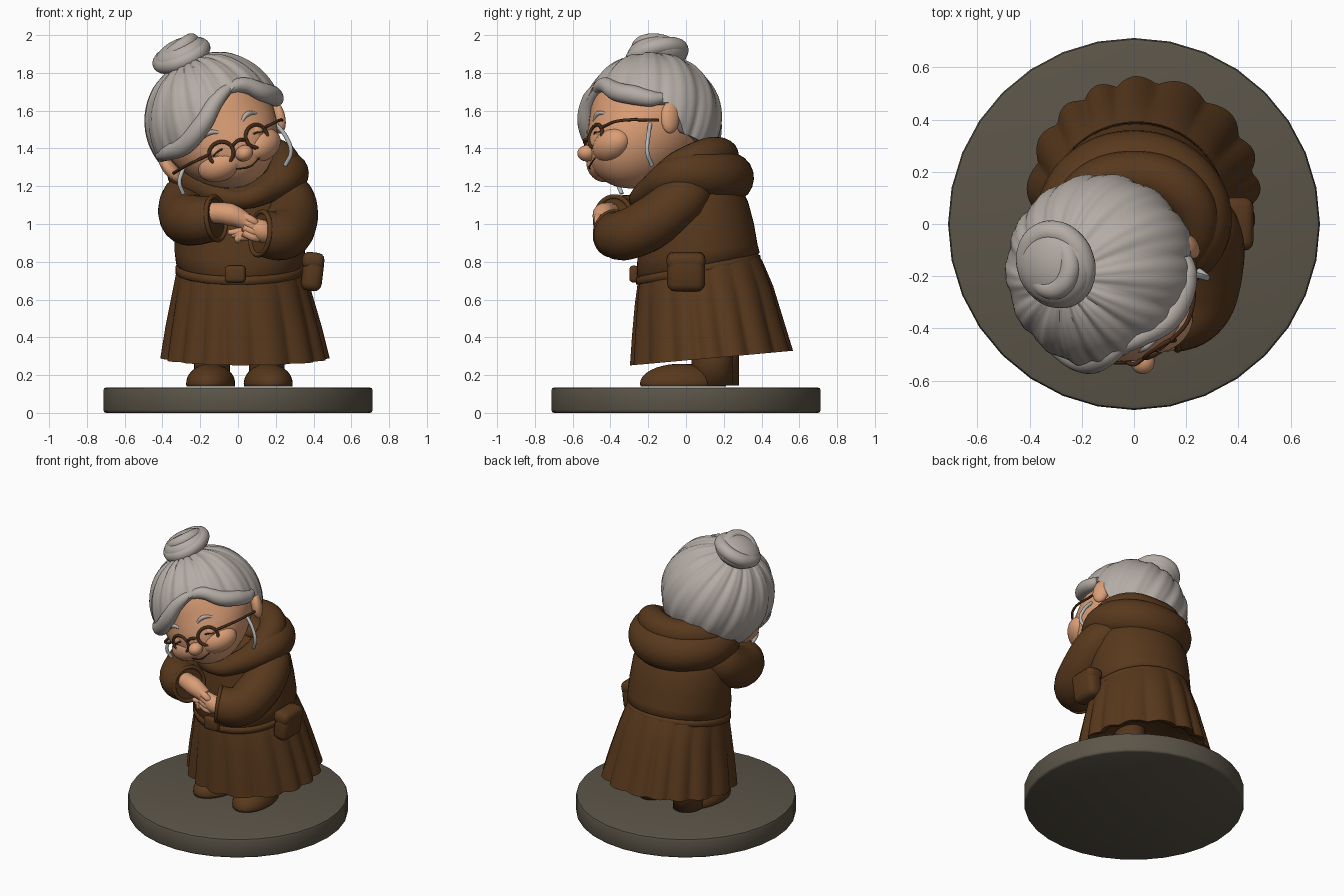
import bpy, bmesh
from math import sin, cos, pi, radians, asin, sqrt
from mathutils import Matrix, Vector, Euler

if "Cube" in bpy.data.objects:
    bpy.data.objects.remove(bpy.data.objects["Cube"])

I = Matrix.Identity(4)


def material(name, rgb):
    m = bpy.data.materials.new(name)
    m.diffuse_color = (*rgb, 1)
    m.use_nodes = True
    m.node_tree.nodes["Principled BSDF"].inputs["Base Color"].default_value = m.diffuse_color
    return m


ROBE = material("brown cloth", (0.098, 0.040, 0.012))
SKIN = material("warm skin", (0.70, 0.34, 0.18))
HAIR = material("grey hair", (0.46, 0.415, 0.38))
STONE = material("stone base", (0.105, 0.09, 0.065))
FRAME = material("dark frame", (0.065, 0.025, 0.01))
CHAIN = material("pale chain", (0.47, 0.49, 0.49))


def add(name, mesh, mat, M=I):
    o = bpy.data.objects.new(name, mesh)
    bpy.context.collection.objects.link(o)
    o.matrix_world = M
    o.data.materials.clear()
    o.data.materials.append(mat)
    for p in o.data.polygons:
        p.use_smooth = True
    return o


def ball(name, loc, size, mat, M=I, rot=(0, 0, 0), shape=None):
    bm = bmesh.new()
    bmesh.ops.create_uvsphere(bm, u_segments=32, v_segments=20, radius=1)
    bmesh.ops.transform(bm, matrix=Matrix.LocRotScale(Vector(loc), Euler(rot), Vector(size)), verts=bm.verts)
    if shape:
        for v in bm.verts:
            v.co = shape(v.co)
    me = bpy.data.meshes.new(name)
    bm.to_mesh(me)
    return add(name, me, mat, M)


def box(name, loc, size, mat, rot=(0, 0, 0), bevel=0.02):
    bm = bmesh.new()
    bmesh.ops.create_cube(bm, size=1)
    bmesh.ops.scale(bm, vec=size, verts=bm.verts)
    bmesh.ops.bevel(bm, geom=bm.edges[:], offset=bevel, segments=3, affect='EDGES', profile=0.5)
    me = bpy.data.meshes.new(name)
    bm.to_mesh(me)
    return add(name, me, mat, Matrix.LocRotScale(Vector(loc), Euler(rot), None))


def tube(name, pts, radii, mat, M=I, closed=False, res=5):
    """Smooth tapered sweep through the points."""
    cu = bpy.data.curves.new(name, 'CURVE')
    cu.dimensions = '3D'
    cu.bevel_depth = 1
    cu.bevel_resolution = res
    cu.resolution_u = 8
    cu.use_fill_caps = True
    sp = cu.splines.new('BEZIER')
    sp.bezier_points.add(len(pts) - 1)
    sp.use_cyclic_u = closed
    if not isinstance(radii, (list, tuple)):
        radii = [radii] * len(pts)
    for b, p, r in zip(sp.bezier_points, pts, radii):
        b.co, b.radius = p, r
        b.handle_left_type = b.handle_right_type = 'AUTO'
    tmp = bpy.data.objects.new(name + " path", cu)
    bpy.context.collection.objects.link(tmp)
    bpy.context.view_layer.update()
    me = bpy.data.meshes.new_from_object(tmp)
    bpy.data.objects.remove(tmp)
    return add(name, me, mat, M)


def loft(name, rings, mat, M=I):
    bm = bmesh.new()
    vs = [[bm.verts.new(p) for p in r] for r in rings]
    n = len(rings[0])
    for a, b in zip(vs, vs[1:]):
        for i in range(n):
            bm.faces.new((a[i], a[(i + 1) % n], b[(i + 1) % n], b[i]))
    bm.faces.new(vs[0])
    bm.faces.new(vs[-1])
    bmesh.ops.recalc_face_normals(bm, faces=bm.faces)
    me = bpy.data.meshes.new(name)
    bm.to_mesh(me)
    return add(name, me, mat, M)


def sharp(o, deg=35):
    bpy.context.view_layer.objects.active = o
    for x in bpy.context.selected_objects:
        x.select_set(False)
    o.select_set(True)
    bpy.ops.object.shade_smooth_by_angle(angle=radians(deg))


def ring(z, cx, cy, rx, ry, pleat=0, tilt=0, n=176):
    out = []
    for i in range(n):
        a = 2 * pi * i / n
        k = 1 + pleat * (2 * abs(cos(8 * a + 0.6 * sin(3 * a))) - 1.15)
        y = ry * k * sin(a)
        out.append((cx + rx * k * cos(a), cy + y, z + tilt * y))
    return out


# Round base
sharp(loft("base", [ring(z, 0, 0, r, r, n=32) for z, r in
                    ((0, .70), (.004, .709), (.015, .713), (.118, .713), (.131, .708), (.135, .695))], STONE), 50)

# Shoes and legs
for side, x, y in (("right", .16, -.03), ("left", -.145, .0)):
    flat = lambda c: Vector((c.x, c.y, max(c.z, .14)))
    ball(side + "_shoe", (x, y, .155), (.128, .215, .105), ROBE, rot=(0, 0, .12 if x > 0 else -.12), shape=flat)
    loft(side + "_leg", [ring(z, x * .95, y + .17, .095, .11, n=24) for z in (.145, .28, .5)], ROBE)

# Pleated skirt
sharp(loft("skirt", [ring(*r) for r in (
    (.42, .03, .13, .3, .28, 0, .09), (.30, .035, .135, .40, .38, .04, .09),
    (.29, .037, .135, .435, .42, .036, .09), (.45, .03, .115, .405, .392, .030, .11),
    (.62, .022, .095, .368, .362, .018, .14), (.74, .015, .075, .34, .33, .008, .18),
    (.82, .01, .06, .31, .30, 0, .2))], ROBE), 60)

# Torso with loose overhang above the belt
loft("torso", [ring(*r, n=48) for r in (
    (.76, .01, .06, .31, .30, 0, .2), (.79, .01, .065, .338, .325, 0, .18),
    (.85, .01, .06, .345, .318, 0, .14), (.97, .005, .055, .34, .305, 0, .1),
    (1.10, 0, .05, .33, .28, 0, .05), (1.20, 0, .04, .29, .25), (1.28, 0, .02, .22, .2),
    (1.34, -.03, -.03, .14, .14))], ROBE)
loft("belt", [ring(z, .01, .065, r, r - .012, 0, .18, n=48) for z, r in
              ((.73, .32), (.74, .341), (.775, .341), (.785, .32))], ROBE)
box("buckle", (-.015, -.275, .735), (.11, .05, .09), ROBE)
box("belt_pouch", (.395, 0, .74), (.11, .20, .19), ROBE, rot=(0, .12, 0), bevel=.04)
box("pouch_flap", (.398, 0, .805), (.118, .205, .09), ROBE, rot=(0, .12, 0), bevel=.035)

# Hood folded around the neck
for name, data in (
    ("hood_lower_fold", ((0, .225, 1.245, .135), (.2, .14, 1.26, .13), (.26, -.03, 1.26, .11), (.15, -.19, 1.18, .07),
                         (0, -.25, 1.13, .05))),
    ("hood_upper_fold", ((0, .185, 1.36, .095), (.19, .11, 1.36, .095), (.24, -.04, 1.30, .085), (.16, -.17, 1.21, .06),
                         (0, -.23, 1.15, .045)))):
    full = list(data) + [(-x, y, z, r) for x, y, z, r in data[-2:0:-1]]
    tube(name, [p[:3] for p in full], [p[3] for p in full], ROBE, closed=True, res=8)
ball("hood_fill", (0, .08, 1.33), (.25, .19, .09), ROBE)

# Sleeves, cuffs and folded hands
for side, s, dz in (("left", -1, .03), ("right", 1, -.05)):
    tube(side + "_sleeve", [(s * .2, .07, 1.2), (s * .27, -.02, 1.13), (s * .275, -.2, 1.02 + dz / 2),
                            (s * .225, -.33, .99 + dz), (s * .115, -.385, 1.0 + dz)],
         [.1, .135, .14, .133, .118], ROBE, res=8)
    d = Vector((-.85 * s, -.45, .1)).normalized()
    u = d.cross(Vector((0, 0, 1))).normalized()
    v = d.cross(u)
    c = Vector((s * .118, -.385, 1.0 + dz))
    tube(side + "_cuff", [c + u * .108 * cos(a) + v * .115 * sin(a) for a in [i * pi / 6 for i in range(12)]],
         .013, ROBE, closed=True)
tube("left_forearm", [(-.14, -.40, 1.06), (-.04, -.435, 1.05), (.05, -.44, 1.01)], [.055, .06, .045], SKIN)
tube("right_forearm", [(.2, -.4, .94), (.12, -.43, .965), (.03, -.43, 1.0)], [.055, .06, .045], SKIN)
for i in range(4):
    tube("left_finger_%d" % i, [(.03, -.46, 1.04 - i * .028), (.08, -.465, 1.015 - i * .028),
                                (.11, -.45, .985 - i * .022)], [.024, .022, .015], SKIN)
    tube("right_finger_%d" % i, [(.05, -.43, .98 - i * .015), (0, -.44, .96 - i * .013),
                                 (-.05 + i * .02, -.43, .955 - i * .015)], [.022, .02, .014], SKIN)

# Head frame: tilted sideways, turned and nodding
H = (Matrix.Translation((-.125, -.18, 1.545)) @ Matrix.Rotation(radians(-25), 4, 'Y')
     @ Matrix.Rotation(radians(5), 4, 'X') @ Matrix.Rotation(radians(11), 4, 'Z'))


def jaw(c):
    return Vector((c.x * (1 + .25 * min(0, c.z)), c.y + .36 * min(0, c.z), c.z))


ball("head", (0, 0, -.015), (.318, .335, .355), SKIN, H, shape=jaw)
tube("neck", [(0, .02, 1.2), (-.06, -.08, 1.4)], .13, SKIN)
ball("nose", (0, -.37, -.19), (.048, .05, .042), SKIN, H)
tube("mouth", [(-.07, -.345, -.25), (0, -.362, -.268), (.07, -.345, -.25)], [.003, .005, .003], FRAME, H)

# Glasses, eyes, brows, ears, mirrored
for side, s in (("left", -1), ("right", 1)):
    ball(side + "_ear", (s * .32, .025, -.13), (.036, .055, .088), SKIN, H, rot=(0, s * .25, s * .4))
    ball(side + "_cheek", (s * .12, -.26, -.20), (.125, .085, .085), SKIN, H, rot=(0, 0, s * .45))
    ball(side + "_eyelid", (s * .105, -.305, -.12), (.055, .035, .04), SKIN, H)
    tube(side + "_eye_line", [(s * .06, -.332, -.13), (s * .105, -.343, -.122), (s * .15, -.325, -.135)],
         [.003, .005, .003], FRAME, H)
    tube(side + "_eyebrow", [(s * .06, -.332, -.04), (s * .115, -.318, -.015), (s * .175, -.283, -.04)],
         [.008, .014, .006], HAIR, H)
    tube(side + "_lens_rim", [(s * .105 + .062 * cos(a), -.36 + .045 * abs(cos(a) * s + 1) * .5, -.14 + .06 * sin(a))
                              for a in [i * pi / 6 for i in range(12)]], .010, FRAME, H, closed=True)
    tube(side + "_temple", [(s * .165, -.32, -.12), (s * .26, -.25, -.125), (s * .325, -.04, -.15)], .008, FRAME, H)
tube("glasses_bridge", [(-.042, -.355, -.13), (0, -.375, -.115), (.042, -.355, -.13)], .009, FRAME, H)
tube("right_chain", [(.20, -.19, 1.53), (.255, -.2, 1.46), (.28, -.205, 1.38), (.25, -.18, 1.31)], .011, CHAIN)
tube("left_chain", [(-.26, -.3, 1.37), (-.295, -.35, 1.28), (-.31, -.36, 1.22), (-.29, -.34, 1.16)], .011, CHAIN)

# Hair cap: follows a hairline height given by direction
LINE = [(-180, -.25), (-125, -.23), (-95, -.07), (-50, -.06), (-25, .01), (0, .10), (20, .14), (50, .02),
        (75, -.06), (90, -.06), (112, -.21), (180, -.25)]


def hairline(deg):
    for (a, p), (b, q) in zip(LINE, LINE[1:]):
        if a <= deg <= b:
            t = (1 - cos(pi * (deg - a) / (b - a))) / 2
            return p + (q - p) * t


def scalp(deg, z, k=1):
    c = sqrt(max(0, 1 - (z / .36) ** 2))
    a = radians(deg)
    return Vector((.36 * c * sin(a) * k, -.365 * c * cos(a) * k, z * k))


rings, N, ROWS = [], 180, 22
for j in range(ROWS + 2):
    row = []
    for i in range(N):
        deg = -180 + 360 * i / N
        low = asin(hairline(deg) / .36)
        t = min(j / (ROWS - 1), 1)
        el = radians(88) + (low - radians(88)) * t
        a = radians(deg)
        lock = abs(sin(7 * a + 2 * t + .9 * sin(2 * a))) + .35 * abs(sin(17 * a + 2.5 * t))
        k = .985 + .034 * lock * min(1, 3 * t)
        k *= (1, .95, .8)[max(0, j - ROWS + 1)]
        row.append(scalp(deg, .36 * sin(el), k))
    rings.append(row)
sharp(loft("hair_cap", rings, HAIR, H), 50)

# Swept fringe rolls either side of the parting
for name, dirs in (("left_fringe", (24, 0, -22, -45, -68, -90)), ("right_fringe", (12, 30, 48, 64, 78, 88))):
    n = len(dirs)
    tube(name, [scalp(d, hairline(d) + .03, .96) for d in dirs],
         [.052 * (.3 + .7 * sin(pi * (i + .4) / n)) for i in range(n)], HAIR, H, res=8)

# Bun with wrapped strands
ball("bun", (.0, .06, .385), (.152, .16, .088), HAIR, H)
for i in range(2):
    tube("bun_strand_%d" % i, [((.115 - .035 * i) * cos(a), .06 + (.126 - .035 * i) * sin(a),
                                .385 + .03 * i + .022 * sin(a + 2.5 * i)) for a in [k * pi / 5 for k in range(10)]],
         .045 - .004 * i, HAIR, H, closed=True, res=8)
